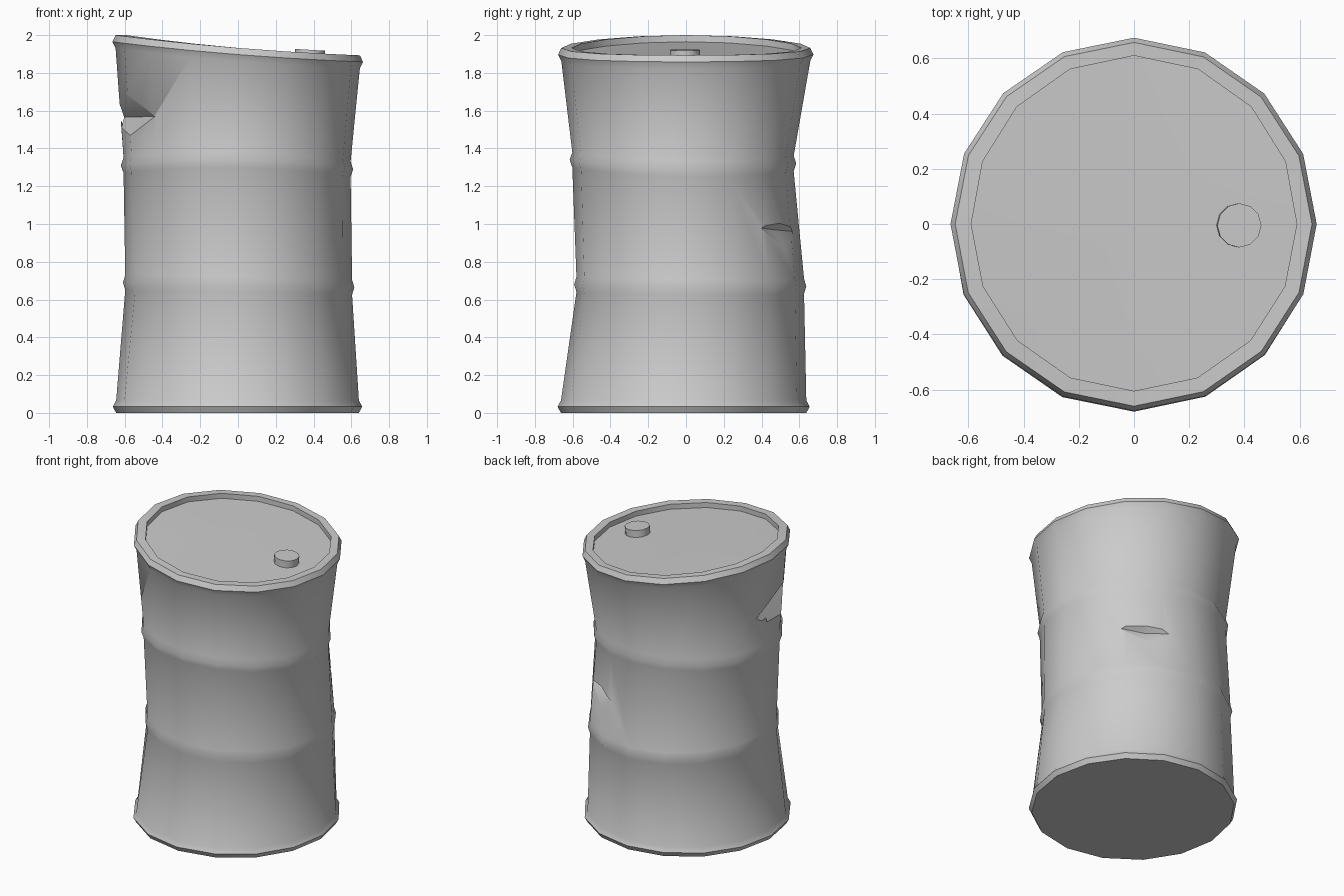
import bpy
import bmesh
from math import cos, sin, pi, radians
from mathutils import Vector

SIDES = 16

cube = bpy.data.objects.get("Cube")
if cube:
    bpy.data.objects.remove(cube, do_unlink=True)

# Single grey paint
grey = bpy.data.materials.new("grey_metal")
grey.use_nodes = True
grey.diffuse_color = (0.6, 0.6, 0.6, 1)
grey.node_tree.nodes["Principled BSDF"].inputs["Base Color"].default_value = grey.diffuse_color


def make_object(name, bm):
    bmesh.ops.recalc_face_normals(bm, faces=bm.faces[:])
    mesh = bpy.data.meshes.new(name)
    bm.to_mesh(mesh)
    bm.free()
    mesh.materials.append(grey)
    obj = bpy.data.objects.new(name, mesh)
    bpy.context.collection.objects.link(obj)
    return obj


def select_only(obj):
    bpy.ops.object.select_all(action='DESELECT')
    obj.select_set(True)
    bpy.context.view_layer.objects.active = obj


def blend(values, c, s):
    """Value at a direction, from the values at right (+x), left (-x), back and front."""
    px, nx, py, ny = values
    return (c * c * (px + nx) + s * s * (py + ny) + c * (px - nx) + s * (py - ny)) / 2


def shift(values, amount):
    return [v + amount for v in values]


def bead(radii, heights, half, bulge):
    """Three rings forming a raised hoop."""
    return [(radii, shift(heights, -half)),
            (shift(radii, bulge), heights),
            (radii, shift(heights, half))]


# Crooked drum wall: each ring holds four radii and four heights (+x, -x, +y, -y)
foot = (0.64, 0.645, 0.637, 0.662)
rim = (0.645, 0.648, 0.658, 0.66)
rim_top = (1.893, 2.0, 1.932, 1.932)
lid_edge = (0.59, 0.59, 0.61, 0.605)
rings = bead(foot, shift((0, 0, 0, 0), 0.033), 0.033, 0.018)
rings += bead((0.604, 0.597, 0.625, 0.58), (0.665, 0.69, 0.67, 0.68), 0.04, 0.012)
rings += bead((0.596, 0.606, 0.57, 0.602), (1.29, 1.31, 1.32, 1.34), 0.04, 0.014)
rings += bead(rim, shift(rim_top, -0.035), 0.035, 0.017)
rings += [(lid_edge, rim_top), (lid_edge, shift(rim_top, -0.035))]

bm = bmesh.new()
loops = []
for radii, heights in rings:
    loop = []
    for i in range(SIDES):
        c, s = cos(2 * pi * i / SIDES), sin(2 * pi * i / SIDES)
        r = blend(radii, c, s)
        loop.append(bm.verts.new((r * c, r * s, blend(heights, c, s))))
    loops.append(loop)
for low, high in zip(loops, loops[1:]):
    for i in range(SIDES):
        j = (i + 1) % SIDES
        bm.faces.new((low[i], low[j], high[j], high[i]))
bm.faces.new(loops[0])
# Lid as a fan, so that it follows the bent rim
hub = bm.verts.new((0, 0, 1.902))
for i in range(SIDES):
    bm.faces.new((loops[-1][i], loops[-1][(i + 1) % SIDES], hub))
drum = make_object("drum_body", bm)


# Dents: wedge-shaped gashes with a horizontal crease
def polar(angle, r, z):
    a = radians(angle)
    return Vector((r * cos(a), r * sin(a), z))


def cut_dent(tip_a, tip_b, top, bottom, depth):
    a, b, t, u = (polar(*p) for p in (tip_a, tip_b, top, bottom))
    mid = (a + b) / 2
    inward = Vector((-mid.x, -mid.y, 0)).normalized()
    mid += inward * depth
    bm = bmesh.new()
    points = [a, b, mid, mid + (t - mid) * 2.5, mid + (u - mid) * 2.5]
    verts = [bm.verts.new(p) for p in points]
    bmesh.ops.convex_hull(bm, input=verts)
    cutter = make_object("dent_cutter", bm)
    cutter.hide_render = True
    select_only(drum)
    mod = drum.modifiers.new("dent", 'BOOLEAN')
    mod.operation = 'DIFFERENCE'
    mod.solver = 'EXACT'
    mod.object = cutter
    bpy.ops.object.modifier_apply(modifier=mod.name)
    bpy.data.objects.remove(cutter, do_unlink=True)


cut_dent((171, 0.615, 1.565), (226, 0.63, 1.57), (198, 0.63, 1.69), (203, 0.61, 1.48), 0.01)
cut_dent((41, 0.6, 0.98), (73, 0.6, 0.96), (58, 0.59, 1.01), (60, 0.59, 0.89), 0.03)

# Filler cap, tilted with the lid
bm = bmesh.new()
bmesh.ops.create_cone(bm, cap_ends=True, segments=12, radius1=0.08, radius2=0.08, depth=0.06)
cap = make_object("filler_cap", bm)
cap.location = (0.38, -0.005, 1.892)
cap.rotation_euler.y = 0.06

for obj in (drum, cap):
    select_only(obj)
    bpy.ops.object.shade_smooth_by_angle(angle=radians(40))
